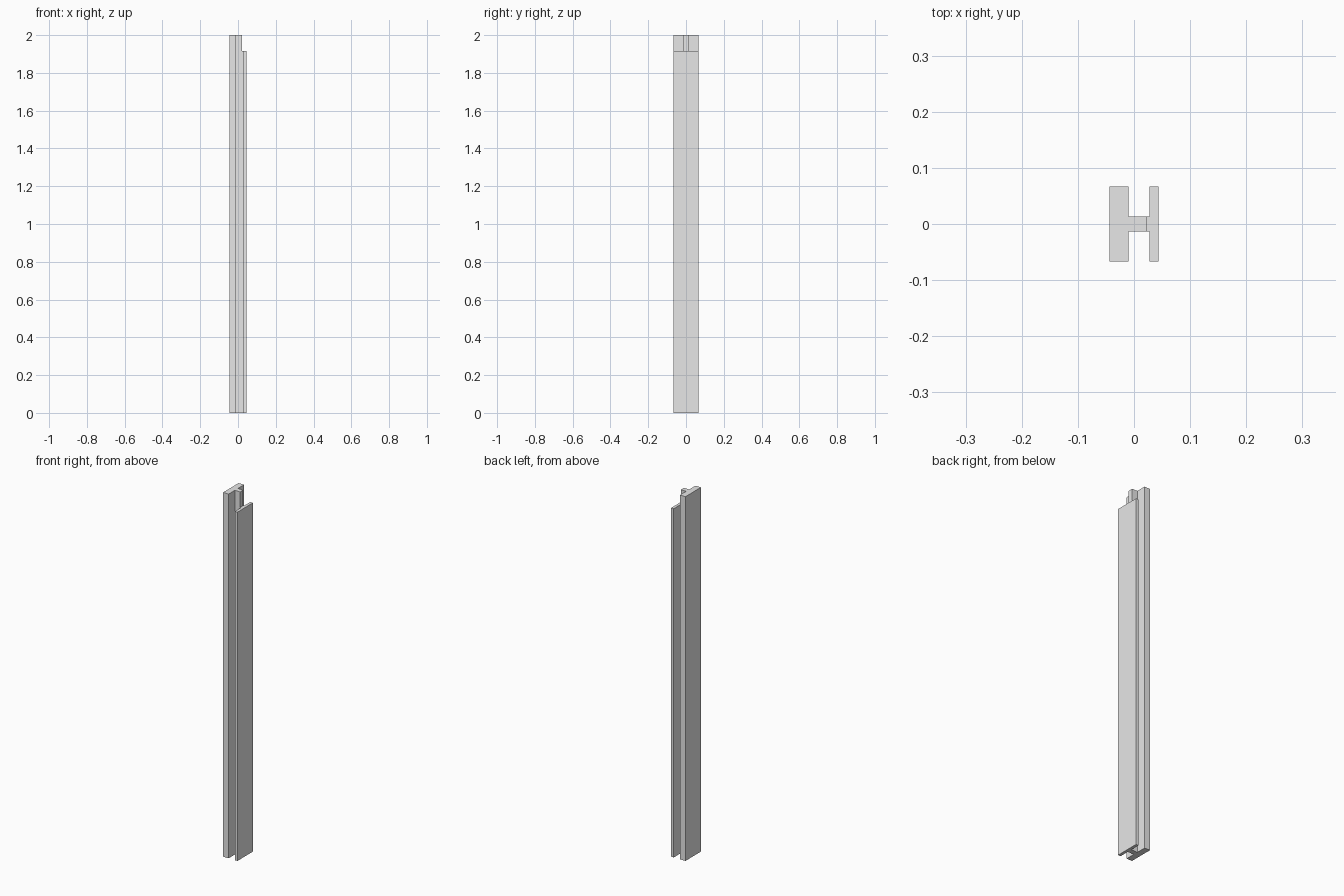
import bpy
import bmesh
from mathutils import Vector

cube = bpy.data.objects.get("Cube")
if cube:
    bpy.data.objects.remove(cube, do_unlink=True)

# Plain grey finish
grey = bpy.data.materials.new("plain_grey")
grey.use_nodes = True
colour = (0.8, 0.8, 0.8, 1.0)
grey.diffuse_color = colour
grey.node_tree.nodes["Principled BSDF"].inputs["Base Color"].default_value = colour

HEIGHT = 2.0
SHOULDER = 1.915       # top of the thin flange
FLANGE_HALF = 0.067
WEB_HALF = 0.0134
BACK, BACK_IN = -0.0437, -0.01
WEB_END = 0.0223       # exposed tongue edge
FRONT_IN, FRONT = 0.0275, 0.0437


def extrude_profile(name, points, half_width):
    """Extrude an x-z outline symmetrically along y."""
    bm = bmesh.new()
    face = bm.faces.new([bm.verts.new((x, -half_width, z)) for x, z in points])
    result = bmesh.ops.extrude_face_region(bm, geom=[face])
    verts = [v for v in result["geom"] if isinstance(v, bmesh.types.BMVert)]
    bmesh.ops.translate(bm, verts=verts, vec=Vector((0, 2 * half_width, 0)))
    bmesh.ops.recalc_face_normals(bm, faces=bm.faces)
    mesh = bpy.data.meshes.new(name)
    bm.to_mesh(mesh)
    bm.free()
    mesh.materials.append(grey)
    obj = bpy.data.objects.new(name, mesh)
    bpy.context.collection.objects.link(obj)
    return obj


def rectangle(x0, x1, top):
    return [(x0, 0), (x1, 0), (x1, top), (x0, top)]


# Thick full-height flange and thin shorter flange
extrude_profile("thick_flange", rectangle(BACK, BACK_IN, HEIGHT), FLANGE_HALF)
extrude_profile("thin_flange", rectangle(FRONT_IN, FRONT, SHOULDER), FLANGE_HALF)

# Connecting web, stepped back above the thin flange
extrude_profile("web", [
    (BACK_IN, 0), (FRONT_IN, 0), (FRONT_IN, SHOULDER),
    (WEB_END, SHOULDER), (WEB_END, HEIGHT), (BACK_IN, HEIGHT),
], WEB_HALF)
